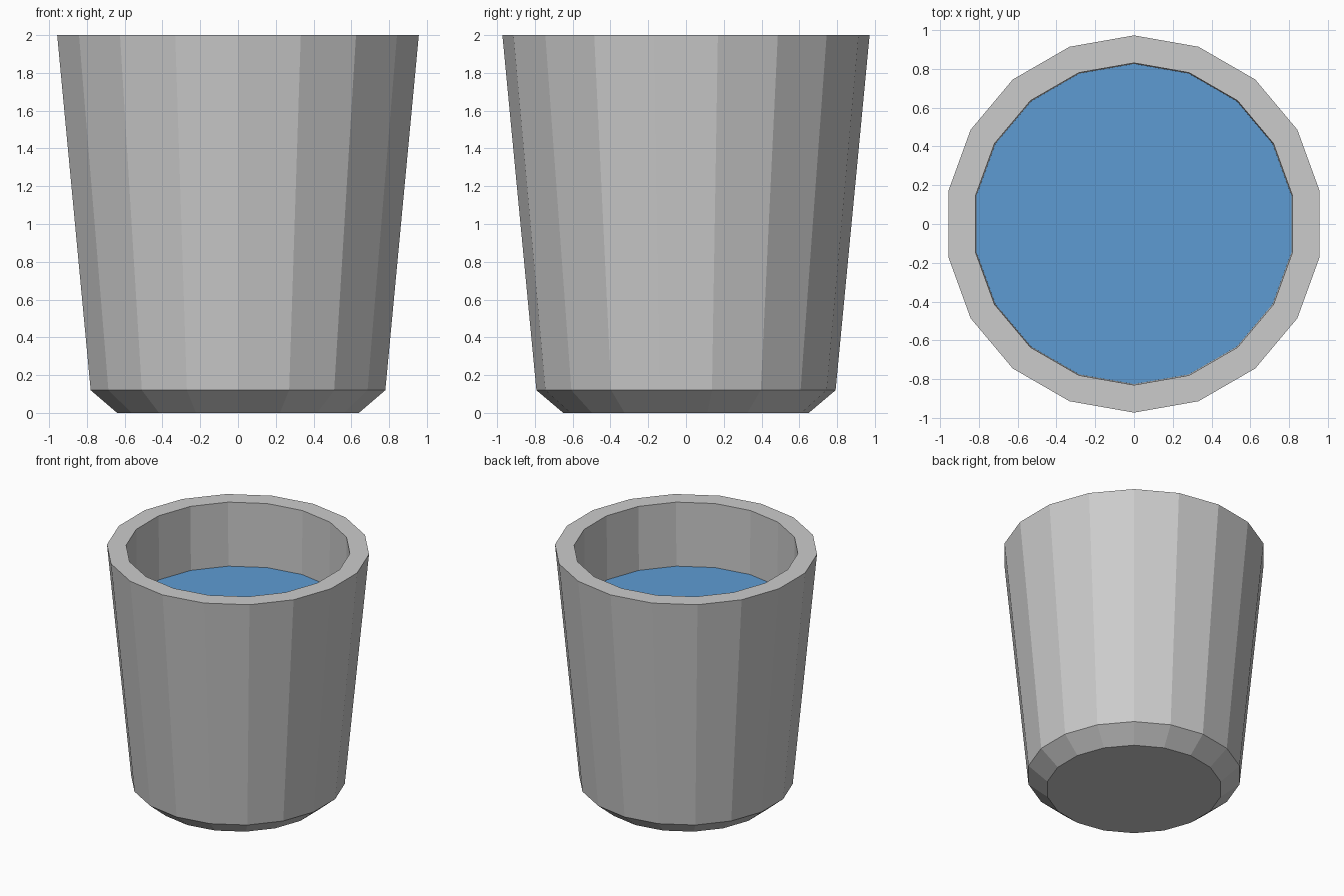
import bpy, bmesh
from math import sin, cos, tau

if "Cube" in bpy.data.objects:
    bpy.data.objects.remove(bpy.data.objects["Cube"])

SIDES = 18


def lathe(name, profile, cap_first=False, cap_last=False):
    """Revolve (radius, z) points into a flat-sided shell."""
    bm = bmesh.new()
    rings = [[bm.verts.new((r * sin(tau * i / SIDES), r * cos(tau * i / SIDES), z))
              for i in range(SIDES)] for r, z in profile]
    for a, b in zip(rings, rings[1:]):
        for i in range(SIDES):
            j = (i + 1) % SIDES
            bm.faces.new((a[j], a[i], b[i], b[j]))
    if cap_first:
        bm.faces.new(rings[0])            # clockwise: faces down
    if cap_last:
        bm.faces.new(rings[-1][::-1])     # faces up
    mesh = bpy.data.meshes.new(name)
    bm.to_mesh(mesh)
    bm.free()
    obj = bpy.data.objects.new(name, mesh)
    bpy.context.collection.objects.link(obj)
    return obj


# Cup: bottom, chamfer, tapered outside, flat rim, inside wall down to the liquid
WATER_Z, WATER_R = 1.48, 0.825
lathe("cup", [(0.65, 0), (0.792, 0.12), (0.972, 2), (0.83, 2), (WATER_R, WATER_Z)],
      cap_first=True)

# Water surface closing the inside
water = lathe("water", [(WATER_R, WATER_Z)], cap_last=True)
blue = bpy.data.materials.new("water_blue")
blue.diffuse_color = (0.11, 0.33, 0.65, 1)
blue.use_nodes = True
blue.node_tree.nodes["Principled BSDF"].inputs["Base Color"].default_value = blue.diffuse_color
water.data.materials.append(blue)
